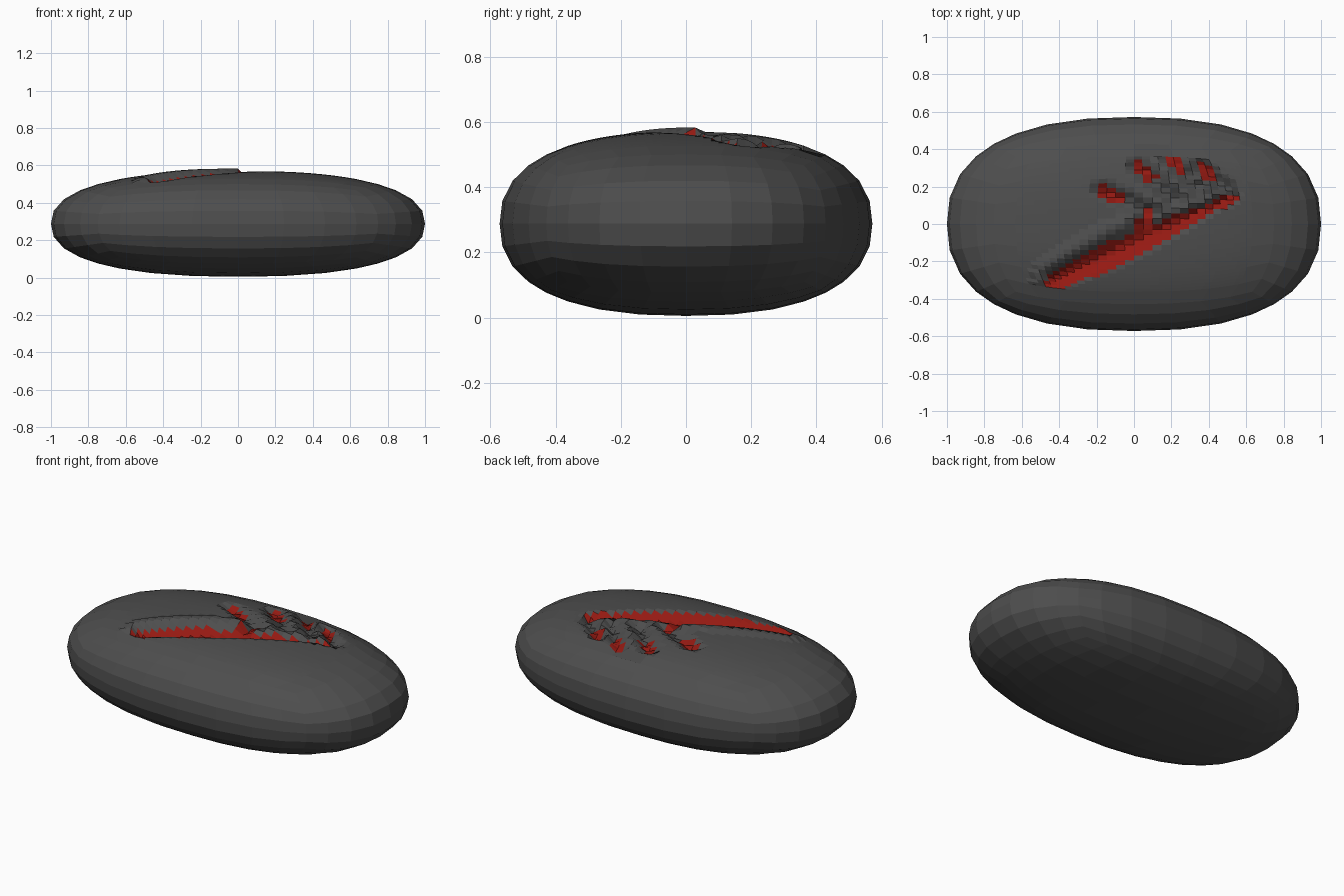
import bpy, bmesh, math, random
from mathutils import Vector

if "Cube" in bpy.data.objects:
    bpy.data.objects.remove(bpy.data.objects["Cube"])

random.seed(4)
A, B, C, N = 1.0, 0.572, 0.283, 2.4   # half sizes and roundness of the pebble


def on_pebble(p):
    d = sum(abs(c) ** N for c in p) ** (1 / N)
    return Vector((p.x * A, p.y * B, p.z * C)) / d + Vector((0, 0, C + 0.005))


def seg_dist(x, y, a, b):
    # signed distance to a stroke and the position along it
    a, b, p = Vector(a), Vector(b), Vector((x, y))
    d = b - a
    raw = (p - a).dot(d) / d.length_squared
    t = max(0, min(1, raw))
    off = p - (a + d * t)
    side = 1 if d.x * off.y - d.y * off.x > 0 else -1
    return off.length * side, t


# Main gash, then the claw strokes that branch from it
MAIN = ((-0.42, -0.29), (0.53, 0.15))
CLAWS = [((0.03, -0.05), (0.07, 0.06)), ((0.10, 0.06), (-0.17, 0.18)),
         ((0.22, 0.12), (0.02, 0.31)), ((0.36, 0.17), (0.19, 0.36)),
         ((0.52, 0.17), (0.36, 0.30))]

# Pebble: gridded cube with a finer patch on top, rounded afterwards
bm = bmesh.new()
bmesh.ops.create_cube(bm, size=2)
bmesh.ops.subdivide_edges(bm, edges=bm.edges[:], cuts=7, use_grid_fill=True)
patch = [f for f in bm.faces if f.normal.z > 0.9
         and abs(f.calc_center_median().x) < 0.7 and abs(f.calc_center_median().y) < 0.8]
edges = list({e for f in patch for e in f.edges})
bmesh.ops.subdivide_edges(bm, edges=edges, cuts=4, use_grid_fill=True)
for v in bm.verts:
    v.co = on_pebble(v.co)

# Carve the gash and claws into the top
for v in bm.verts:
    if v.co.z < 0.4:
        continue
    x, y = v.co.x, v.co.y
    d, t = seg_dist(x, y, *MAIN)
    w = 0.035 + 0.05 * math.sin(math.pi * min(1, t + 0.15))
    dz = -0.06 * max(0, 1 - abs(d) / w)
    if w < abs(d) < w + 0.07 and t < 0.5 and d > 0:
        dz += 0.012
    for a, b in CLAWS:
        d, t = seg_dist(x, y, a, b)
        dz = min(dz, -0.05 * max(0, 1 - abs(d) / 0.055) + random.uniform(-0.006, 0.006)
                 if abs(d) < 0.055 else dz)
    v.co.z += dz

# Paint the exposed inside red
bm.normal_update()
for f in bm.faces:
    c = f.calc_center_median()
    if c.z < 0.4:
        continue
    d, t = seg_dist(c.x, c.y, *MAIN)
    w = 0.025 + 0.05 * math.sin(math.pi * min(1, t + 0.15))
    red = -w - 0.01 < d < w * 0.7
    for a, b in CLAWS:
        d, t = seg_dist(c.x, c.y, a, b)
        red = red or (abs(d) < 0.032 and (t > 0.55 or a[0] < 0.05))
    f.material_index = int(red)

mesh = bpy.data.meshes.new("pebble")
bm.to_mesh(mesh)
bm.free()
for name, col in (("dark_stone", (0.075, 0.075, 0.075, 1)), ("red_inside", (0.3, 0.01, 0.006, 1))):
    m = bpy.data.materials.new(name)
    m.diffuse_color = col
    m.use_nodes = True
    m.node_tree.nodes["Principled BSDF"].inputs["Base Color"].default_value = m.diffuse_color
    mesh.materials.append(m)
bpy.context.collection.objects.link(bpy.data.objects.new("pebble", mesh))
